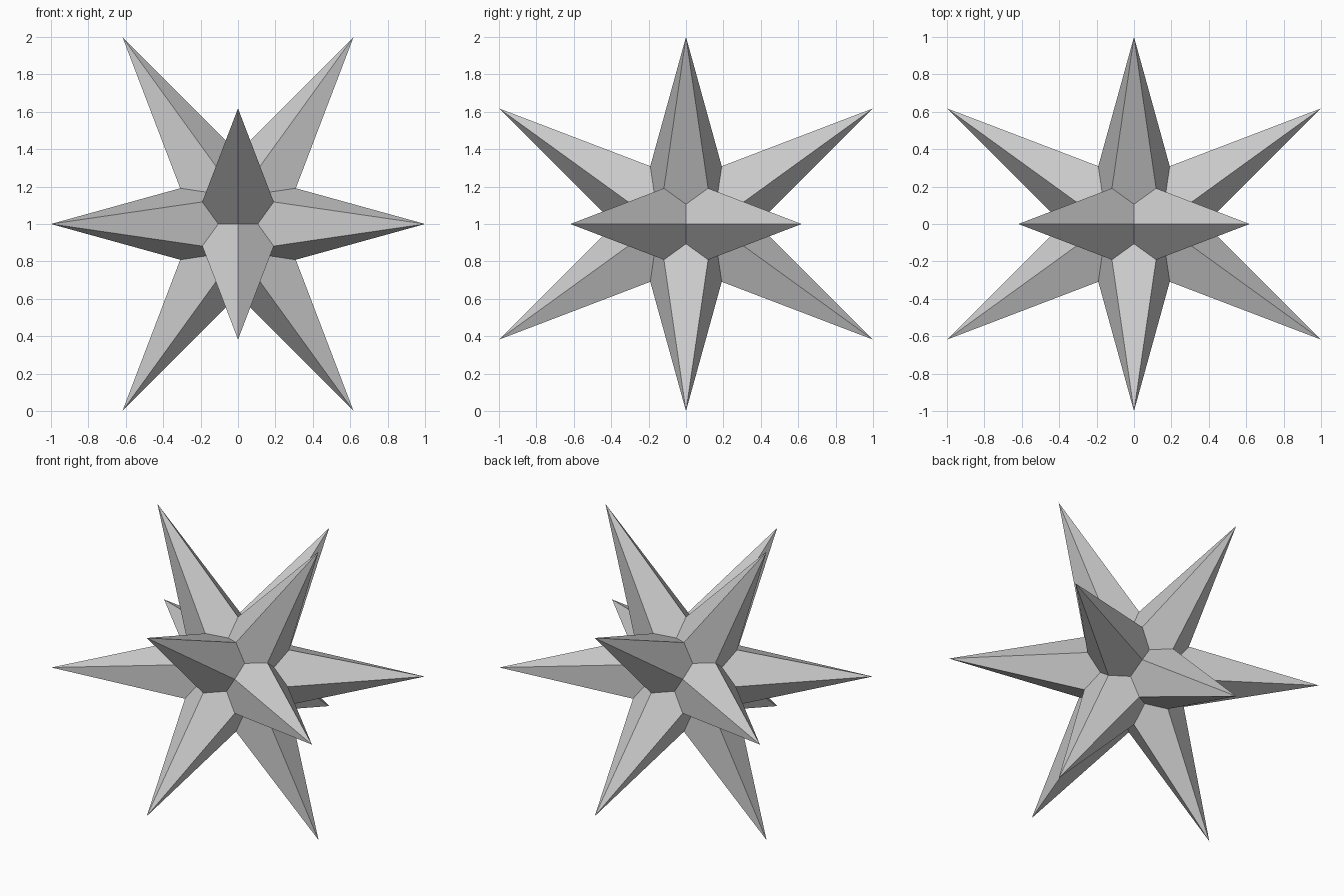
import bpy
import bmesh
from mathutils import Vector

cube = bpy.data.objects.get("Cube")
if cube:
    bpy.data.objects.remove(cube, do_unlink=True)

PHI = (1 + 5 ** 0.5) / 2
VALLEY = 1 / PHI ** 2                       # distance of the low ridge ends
PIT = VALLEY / (1 + PHI ** 2)               # scale of the pits between three spikes
CENTRE = Vector((0, 0, 1))

# Plain grey material
grey = bpy.data.materials.new("plain_grey")
grey.use_nodes = True
colour = (0.6, 0.6, 0.6, 1)
grey.diffuse_color = colour
grey.node_tree.nodes["Principled BSDF"].inputs["Base Color"].default_value = colour

# Twelve spike tips: three crossed golden rectangles
bm = bmesh.new()
for s in (-1, 1):
    for t in (-1 / PHI, 1 / PHI):
        for p in ((0, s, t), (t, 0, s), (s, t, 0)):
            bm.verts.new(p)
bmesh.ops.convex_hull(bm, input=bm.verts[:])
triangles = [[v.co.copy() for v in f.verts] for f in bm.faces]
bm.free()

# Each triangle of tips folds inward into three kites meeting in a pit
star = bmesh.new()
for tri in triangles:
    pit = sum(tri, Vector()) * PIT
    for i, tip in enumerate(tri):
        after = (tip + tri[(i + 1) % 3]) / 2 * VALLEY
        before = (tip + tri[(i + 2) % 3]) / 2 * VALLEY
        star.faces.new([star.verts.new(p + CENTRE) for p in (tip, after, pit, before)])
bmesh.ops.remove_doubles(star, verts=star.verts[:], dist=0.0001)
bmesh.ops.recalc_face_normals(star, faces=star.faces[:])

mesh = bpy.data.meshes.new("spiked_star")
star.to_mesh(mesh)
star.free()
mesh.materials.append(grey)
bpy.context.collection.objects.link(bpy.data.objects.new("spiked_star", mesh))
